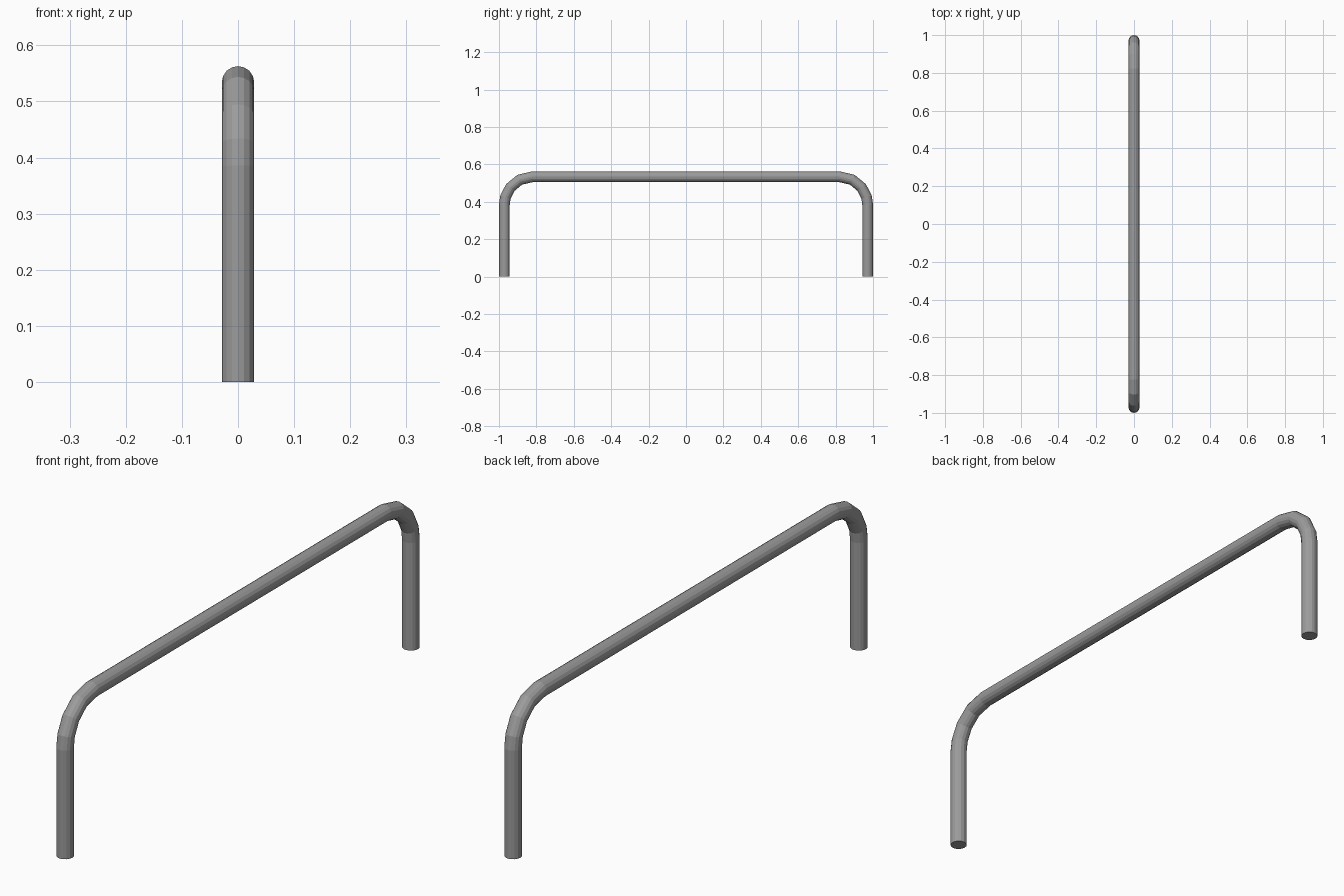
import bpy
from math import sin, cos, radians

if "Cube" in bpy.data.objects:
    bpy.data.objects.remove(bpy.data.objects["Cube"])

R = 0.0288         # tube radius
BEND = 0.15        # bend radius of the tube's centre line
TOP = 0.563 - R    # centre height of the bar
END = 1.0 - R      # centre of the legs in y

# centre line of one half: foot, then the bend up to the bar
half = [(END, 0.0)]
for a in (0, 16, 38, 63, 90):
    t = radians(a)
    half.append((END - BEND + BEND * cos(t), TOP - BEND + BEND * sin(t)))
path = [(-y, z) for y, z in half] + half[::-1]

# bent tube rail
curve = bpy.data.curves.new("bent_tube_rail", 'CURVE')
curve.dimensions = '3D'
curve.bevel_depth = R
curve.bevel_resolution = 6
curve.use_fill_caps = True
spline = curve.splines.new('POLY')
spline.points.add(len(path) - 1)
for p, (y, z) in zip(spline.points, path):
    p.co = (0, y, z, 1)
rail = bpy.data.objects.new("bent_tube_rail", curve)
bpy.context.collection.objects.link(rail)

# faceted mesh with closed ends
bpy.context.view_layer.objects.active = rail
rail.select_set(True)
bpy.ops.object.convert(target='MESH')
rail = bpy.context.object
bpy.ops.object.mode_set(mode='EDIT')
bpy.ops.mesh.select_all(action='SELECT')
bpy.ops.mesh.remove_doubles(threshold=0.0005)
bpy.ops.mesh.normals_make_consistent(inside=False)
bpy.ops.object.mode_set(mode='OBJECT')
bpy.ops.object.shade_flat()

# dark grey metal
metal = bpy.data.materials.new("dark_grey_metal")
metal.diffuse_color = (0.33, 0.33, 0.33, 1)
metal.use_nodes = True
metal.node_tree.nodes["Principled BSDF"].inputs["Base Color"].default_value = metal.diffuse_color
rail.data.materials.clear()
rail.data.materials.append(metal)
